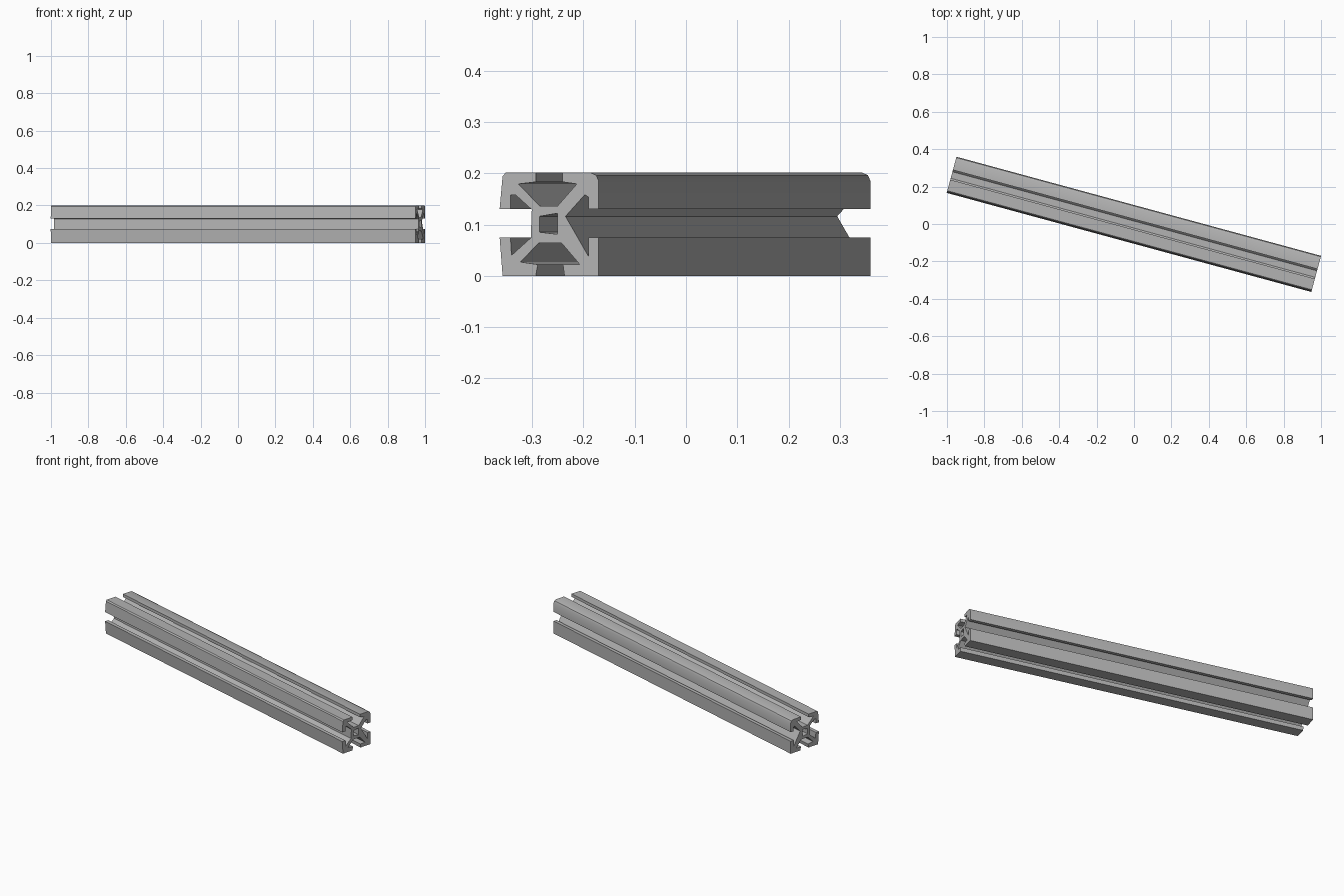
import bpy
import bmesh
import math
from mathutils import Matrix, Vector

default_cube = bpy.data.objects.get("Cube")
if default_cube:
    bpy.data.objects.remove(default_cube, do_unlink=True)

LENGTH = 2.02
TURN = math.radians(-15.2)
UNIT = 0.001  # section points are given in thousandths

# Cross-section of the rail, clockwise: (across, height)
top_slot = [(-29, 201), (-29, 183), (-64, 179), (-21, 136),
            (15, 136), (54, 179), (25, 183), (25, 201)]
rounded_corner = [(82, 201), (93, 196), (98, 185)]
right_slot = [(98, 130), (78, 130), (78, 153), (70, 158), (31, 116),
              (78, 37), (78, 75), (98, 75)]
bottom_right_corner = [(98, 0)]
bottom_slot = [(29, 0), (26, 22), (60, 22), (23, 64),
               (-23, 64), (-60, 27), (-25, 22), (-29, 0)]
bottom_left_corner = [(-96, 0)]
left_slot = [(-102, 75), (-80, 75), (-78, 40), (-39, 74), (-37, 129),
             (-70, 158), (-80, 158), (-80, 130), (-102, 130)]
top_left_corner = [(-96, 194), (-90, 201)]
outline = (top_slot + rounded_corner + right_slot + bottom_right_corner
           + bottom_slot + bottom_left_corner + left_slot + top_left_corner)
centre_bore = [(-21, 116), (15, 122), (15, 81), (-21, 85)]


def make_material(name, colour):
    material = bpy.data.materials.new(name)
    material.use_nodes = True
    material.diffuse_color = colour
    shader = next(n for n in material.node_tree.nodes if n.type == "BSDF_PRINCIPLED")
    shader.inputs["Base Color"].default_value = colour
    return material


def add_loop(bm, points):
    """Add a closed ring of edges on the end plane of the rail."""
    verts = [bm.verts.new((-LENGTH / 2, across * UNIT, height * UNIT))
             for across, height in points]
    return [bm.edges.new((vert, verts[index - 1])) for index, vert in enumerate(verts)]


def make_rail(name, loops, material):
    """Fill the section between its loops and extrude it along the rail."""
    bm = bmesh.new()
    edges = [edge for points in loops for edge in add_loop(bm, points)]
    bmesh.ops.triangle_fill(bm, edges=edges, use_beauty=True, use_dissolve=False)
    extruded = bmesh.ops.extrude_face_region(bm, geom=bm.faces[:], use_keep_orig=True)
    moved = [item for item in extruded["geom"] if isinstance(item, bmesh.types.BMVert)]
    bmesh.ops.translate(bm, verts=moved, vec=Vector((LENGTH, 0, 0)))
    bmesh.ops.recalc_face_normals(bm, faces=bm.faces[:])
    # Turn the finished rail about the vertical axis
    bmesh.ops.transform(bm, matrix=Matrix.Rotation(TURN, 4, "Z"), verts=bm.verts[:])

    mesh = bpy.data.meshes.new(name)
    bm.to_mesh(mesh)
    bm.free()
    mesh.materials.append(material)
    rail = bpy.data.objects.new(name, mesh)
    bpy.context.collection.objects.link(rail)
    return rail


# Slotted metal rail with a bore through its core
aluminium = make_material("plain aluminium", (0.45, 0.45, 0.45, 1))
slotted_rail = make_rail("slotted_rail", [outline, centre_bore], aluminium)

# Smooth the rounded corner and keep the slots crisp
bpy.ops.object.select_all(action="DESELECT")
slotted_rail.select_set(True)
bpy.context.view_layer.objects.active = slotted_rail
bpy.ops.object.shade_smooth_by_angle(angle=math.radians(35))
